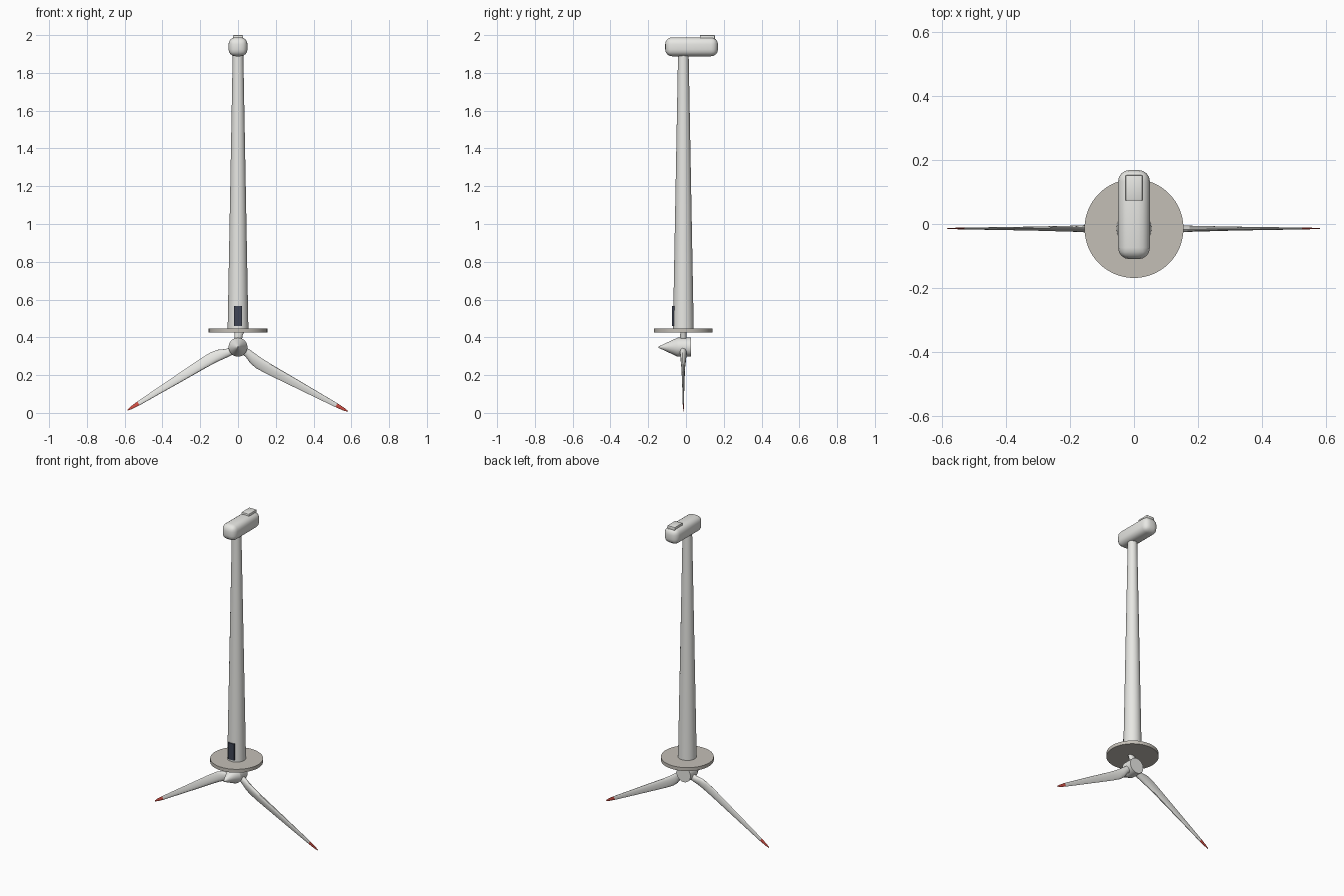
import bpy, bmesh
from math import pi, sin, cos, radians
from mathutils import Matrix, Vector

if "Cube" in bpy.data.objects:
    bpy.data.objects.remove(bpy.data.objects["Cube"])

CY = -0.014      # tower axis
HUB_Z = 0.348    # rotor axis height


def material(name, rgb):
    m = bpy.data.materials.new(name)
    m.diffuse_color = (*rgb, 1)
    m.use_nodes = True
    m.node_tree.nodes["Principled BSDF"].inputs["Base Color"].default_value = m.diffuse_color
    return m


WHITE = material("off_white", (0.80, 0.80, 0.77))
STONE = material("concrete", (0.55, 0.52, 0.47))
DARK = material("dark_door", (0.05, 0.06, 0.09))
RED = material("red_tip", (0.65, 0.08, 0.06))


def finish(ob, name, mat, angle=35):
    ob.name = name
    ob.data.materials.append(mat)
    bpy.ops.object.select_all(action='DESELECT')
    ob.select_set(True)
    bpy.context.view_layer.objects.active = ob
    bpy.ops.object.shade_smooth_by_angle(angle=radians(angle))
    return ob


def mesh_object(bm, name, mat):
    bmesh.ops.recalc_face_normals(bm, faces=bm.faces)
    me = bpy.data.meshes.new(name)
    bm.to_mesh(me)
    bm.free()
    ob = bpy.data.objects.new(name, me)
    bpy.context.collection.objects.link(ob)
    return finish(ob, name, mat)


def cone(name, r1, r2, a, b, mat, sides=32):
    """Frustum from point a to point b."""
    a, b = Vector(a), Vector(b)
    rot = (b - a).to_track_quat('Z', 'Y').to_euler()
    bpy.ops.mesh.primitive_cone_add(vertices=sides, radius1=r1, radius2=r2,
                                    depth=(b - a).length, location=(a + b) / 2, rotation=rot)
    return finish(bpy.context.object, name, mat)


def box(name, lo, hi, mat, bevel=0, segments=3):
    lo, hi = Vector(lo), Vector(hi)
    bm = bmesh.new()
    bmesh.ops.create_cube(bm, size=1, matrix=Matrix.Translation((lo + hi) / 2)
                          @ Matrix.Diagonal((*(hi - lo), 1)))
    if bevel:
        bmesh.ops.bevel(bm, geom=bm.edges[:], offset=bevel, segments=segments,
                        profile=0.5, affect='EDGES')
    return mesh_object(bm, name, mat)


def loft(name, sections, turn, mat, n=16):
    """Blade skin: sections are (radius, lead, trail, thickness, twist degrees)."""
    bm = bmesh.new()
    place = Matrix.Translation((0, CY, HUB_Z)) @ Matrix.Rotation(turn, 4, 'Y')
    rings = []
    for r, lead, trail, thick, twist in sections:
        ring = []
        for i in range(n):
            t = 2 * pi * i / n
            x = cos(t) * (trail - lead) / 2
            taper = 1 - (0.4 * cos(t) if r > 0.1 else 0)   # thinner trailing edge
            p = Matrix.Rotation(radians(twist), 3, 'Z') @ Vector((x, sin(t) * thick / 2 * taper, 0))
            ring.append(bm.verts.new(place @ (p + Vector(((lead + trail) / 2, 0, r)))))
        rings.append(ring)
    for a, b in zip(rings, rings[1:]):
        for i in range(n):
            j = (i + 1) % n
            bm.faces.new((a[i], a[j], b[j], b[i]))
    bm.faces.new(rings[0])
    bm.faces.new(rings[-1])
    return mesh_object(bm, name, mat)


# foundation, tower and door
cone("foundation", 0.155, 0.155, (0, CY, 0.426), (0, CY, 0.448), STONE, 64)
cone("tower", 0.055, 0.028, (0, CY, 0.44), (0, CY, 1.905), WHITE)
box("door", (-0.022, -0.073, 0.46), (0.022, -0.05, 0.566), DARK)

# nacelle with roof cooler
box("nacelle", (-0.05, -0.11, 1.888), (0.05, 0.169, 1.988), WHITE, 0.036, 4)
box("roof_cooler", (-0.027, 0.073, 1.975), (0.027, 0.153, 2.0), WHITE, 0.004, 2)

# hub and nose cone
cone("hub", 0.05, 0.05, (0, 0.026, HUB_Z), (0, -0.045, HUB_Z), WHITE)
cone("nose_cone", 0.05, 0.003, (0, -0.045, HUB_Z), (0, -0.146, HUB_Z), WHITE)

# three blades with red tips
BLADE = [(0.02, -0.02, 0.02, 0.036, 8), (0.06, -0.02, 0.024, 0.034, 9),
         (0.10, -0.016, 0.042, 0.028, 9), (0.14, -0.012, 0.049, 0.023, 8),
         (0.20, -0.010, 0.047, 0.018, 6), (0.35, -0.009, 0.036, 0.012, 4),
         (0.50, -0.007, 0.025, 0.008, 2), (0.605, -0.006, 0.017, 0.006, 1)]
TIP = [BLADE[-1], (0.65, -0.003, 0.012, 0.004, 0), (0.673, 0.001, 0.006, 0.002, 0)]
for k in range(3):
    loft(f"blade_{k + 1}", BLADE, k * 2 * pi / 3, WHITE)
    loft(f"blade_tip_{k + 1}", TIP, k * 2 * pi / 3, RED)
